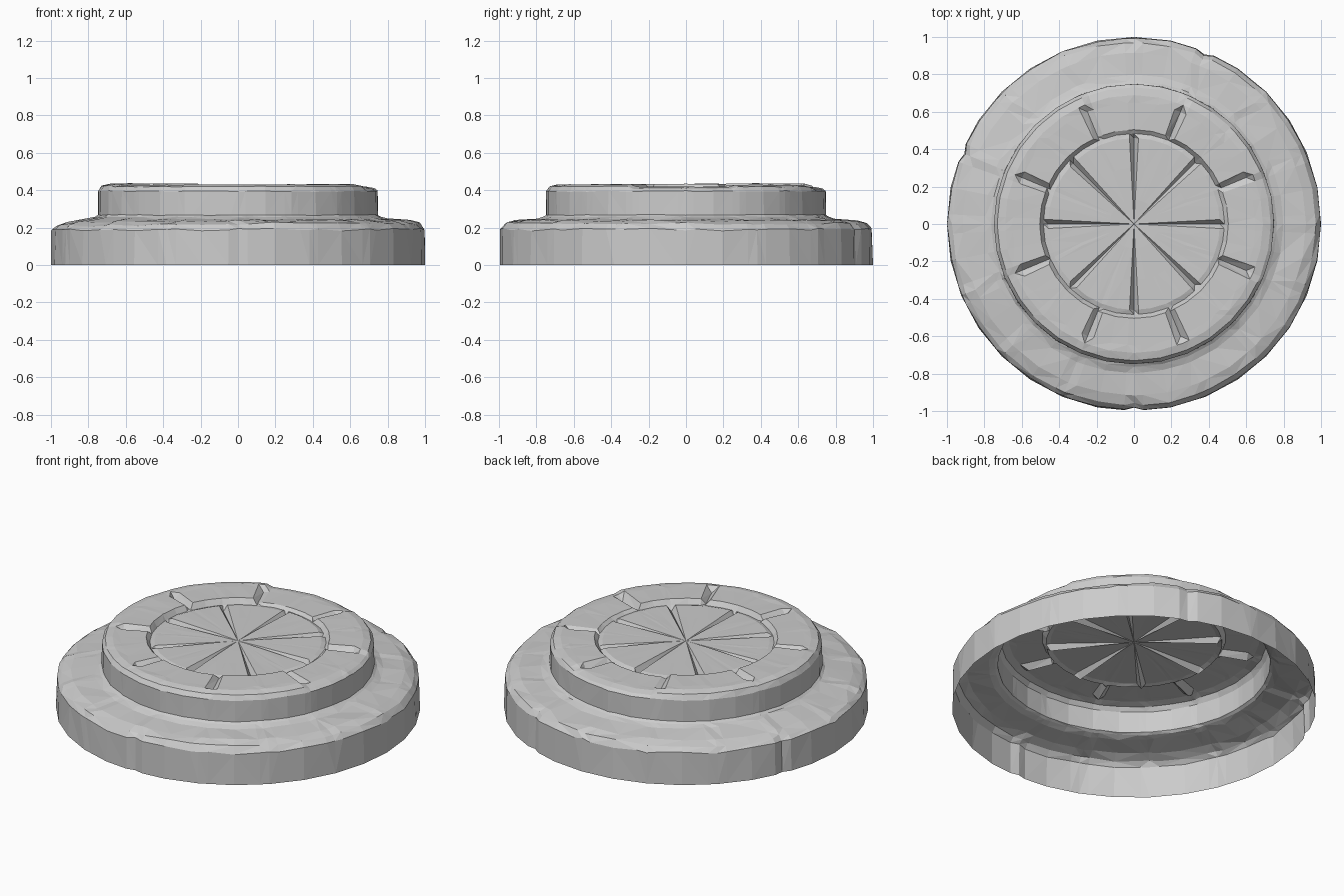
import bpy, bmesh, math, random

if "Cube" in bpy.data.objects:
    bpy.data.objects.remove(bpy.data.objects["Cube"])

random.seed(4)
SECTORS = 16                       # 22.5 degree sectors, alternating groove types
# columns: each sector has a seam line with a flank on both sides, plus a midpoint
cols = []
for k in range(SECTORS):
    for off in (-3.0, 0.0, 3.0, 11.25):
        cols.append((k, off))
N = len(cols)

# ring block heights, block b is centred on 45*b degrees
block_z = [0.418, 0.428, 0.417, 0.436, 0.434, 0.428, 0.43, 0.432]
wedge_z = [0.41, 0.413, 0.408, 0.412, 0.407, 0.411, 0.41, 0.409]

# profile rows from the ground to the centre: radius, height, part, jitter
rows = [
    (1.00, 0.00, "wall", 0.0),
    (1.00, 0.19, "wall", 0.008),
    (0.975, 0.222, "ledge", 0.008),
    (0.92, 0.237, "ledge", 0.006),
    (0.80, 0.246, "ledge", 0.005),
    (0.765, 0.258, "wall", 0.003),
    (0.75, 0.268, "wall", 0.003),
    (0.75, 0.395, "wall", 0.004),
    (0.732, -0.010, "edge", 0.003),
    (0.69, 0.0, "edge", 0.002),
    (0.65, 0.0, "ring", 0.002),
    (0.505, 0.0, "ring", 0.001),
    (0.485, 0.402, "gap", 0.002),
    (0.46, 0.0, "disc", 0.001),
    (0.30, 0.0, "disc", 0.001),
    (0.13, 0.0, "disc", 0.0),
]


def height(part, r, z, k, off):
    """Surface height for one profile row at one column."""
    ang = k * 22.5 + off
    if part in ("ring", "edge"):
        b = int(((ang + 22.5) % 360) // 45)
        h = block_z[b] + z
        if part == "ring" and k % 2 == 1 and off == 0:
            h -= 0.03              # joint between ring blocks
        return h
    if part == "disc":
        b = int((ang % 360) // 45)
        h = wedge_z[b]
        if k % 2 == 0 and off == 0:
            h = 0.41 - 0.035 * r / 0.46   # radial groove deepening outwards
        return h
    if part == "ledge":
        # worn slope on the left side of the lower step
        left = max(0.0, -math.cos(math.radians(ang)))
        return z + left * (0.85 - r) * 0.12
    return z


bm = bmesh.new()
grid = []
for r, z, part, jit in rows:
    line = []
    for k, off in cols:
        a = math.radians(k * 22.5 + off)
        # keep the extra columns on the chords of a 32 sided outline
        local = abs(off) % 11.25
        half = math.pi / 32
        rr = r
        if local:
            rr = r * math.cos(half) / math.cos(half - math.radians(local))
        j = jit if (off in (0.0, 11.25)) else jit * 0.5
        rr -= random.uniform(0, j)
        h = height(part, r, z, k, off) + random.uniform(-j, j)
        if z == 0.0 and part == "wall":
            h = 0.0
        # chipped cracks in the base wall
        if r > 0.97 and k in (3, 7, 12) and off == 0.0:
            rr -= 0.018
        line.append(bm.verts.new((rr * math.cos(a), rr * math.sin(a), h)))
    grid.append(line)

# skin between rows with alternating triangles for a chiselled look
for lo, hi in zip(grid, grid[1:]):
    for i in range(N):
        a, b, c, d = lo[i], lo[(i + 1) % N], hi[(i + 1) % N], hi[i]
        if random.random() < 0.5:
            bm.faces.new((a, b, c))
            bm.faces.new((a, c, d))
        else:
            bm.faces.new((a, b, d))
            bm.faces.new((b, c, d))

# centre fan of the wedge disc
centre = bm.verts.new((0, 0, 0.408))
for i in range(N):
    bm.faces.new((grid[-1][i], grid[-1][(i + 1) % N], centre))

# open-bottomed stone pedestal
mesh = bpy.data.meshes.new("stone_pedestal")
bm.to_mesh(mesh)
bm.free()
obj = bpy.data.objects.new("stone_pedestal", mesh)
bpy.context.collection.objects.link(obj)
